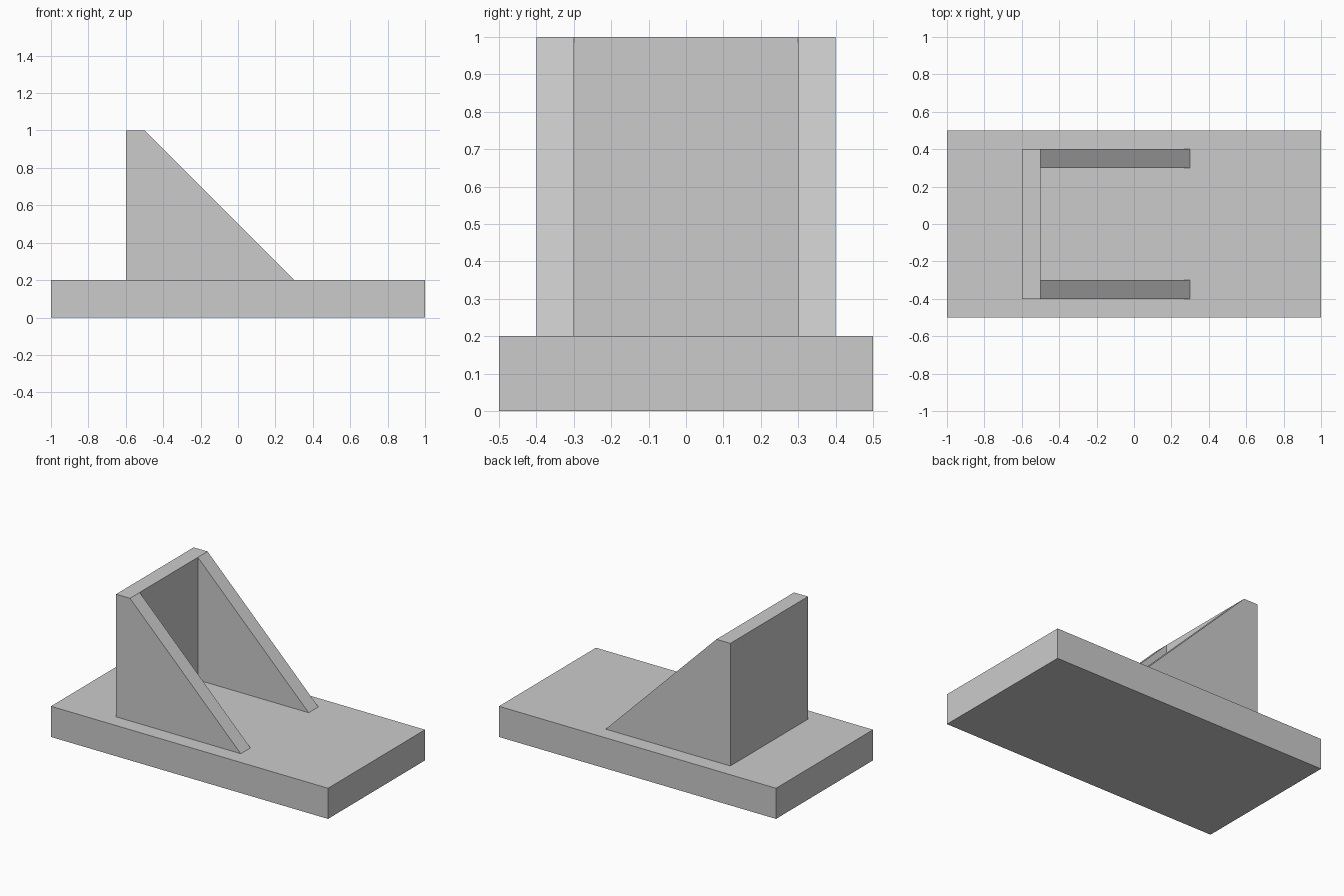
import bpy
import bmesh
from mathutils import Vector

default = bpy.data.objects.get("Cube")
if default:
    bpy.data.objects.remove(default, do_unlink=True)

grey = bpy.data.materials.new("plain grey")
grey.use_nodes = True
colour = (0.6, 0.6, 0.6, 1)
grey.diffuse_color = colour
grey.node_tree.nodes["Principled BSDF"].inputs["Base Color"].default_value = colour


def extrude_profile(name, profile, y_min, y_max):
    """Extrude an (x, z) outline along y into a solid part."""
    bm = bmesh.new()
    face = bm.faces.new([bm.verts.new((x, y_min, z)) for x, z in profile])
    result = bmesh.ops.extrude_face_region(bm, geom=[face])
    moved = [v for v in result["geom"] if isinstance(v, bmesh.types.BMVert)]
    bmesh.ops.translate(bm, verts=moved, vec=Vector((0, y_max - y_min, 0)))
    bmesh.ops.recalc_face_normals(bm, faces=bm.faces)
    mesh = bpy.data.meshes.new(name)
    bm.to_mesh(mesh)
    bm.free()
    mesh.materials.append(grey)
    obj = bpy.data.objects.new(name, mesh)
    bpy.context.collection.objects.link(obj)
    return obj


def rectangle(x0, x1, z0, z1):
    return [(x0, z0), (x1, z0), (x1, z1), (x0, z1)]


base_top, top = 0.2, 1.0

# Base slab and upright plate
extrude_profile("base_plate", rectangle(-1, 1, 0, base_top), -0.5, 0.5)
extrude_profile("upright_plate", rectangle(-0.6, -0.5, base_top, top), -0.4, 0.4)

# Triangular gussets bracing both ends of the upright
gusset = [(-0.5, base_top), (0.3, base_top), (-0.5, top)]
extrude_profile("right_gusset", gusset, -0.4, -0.3)
extrude_profile("left_gusset", gusset, 0.3, 0.4)
